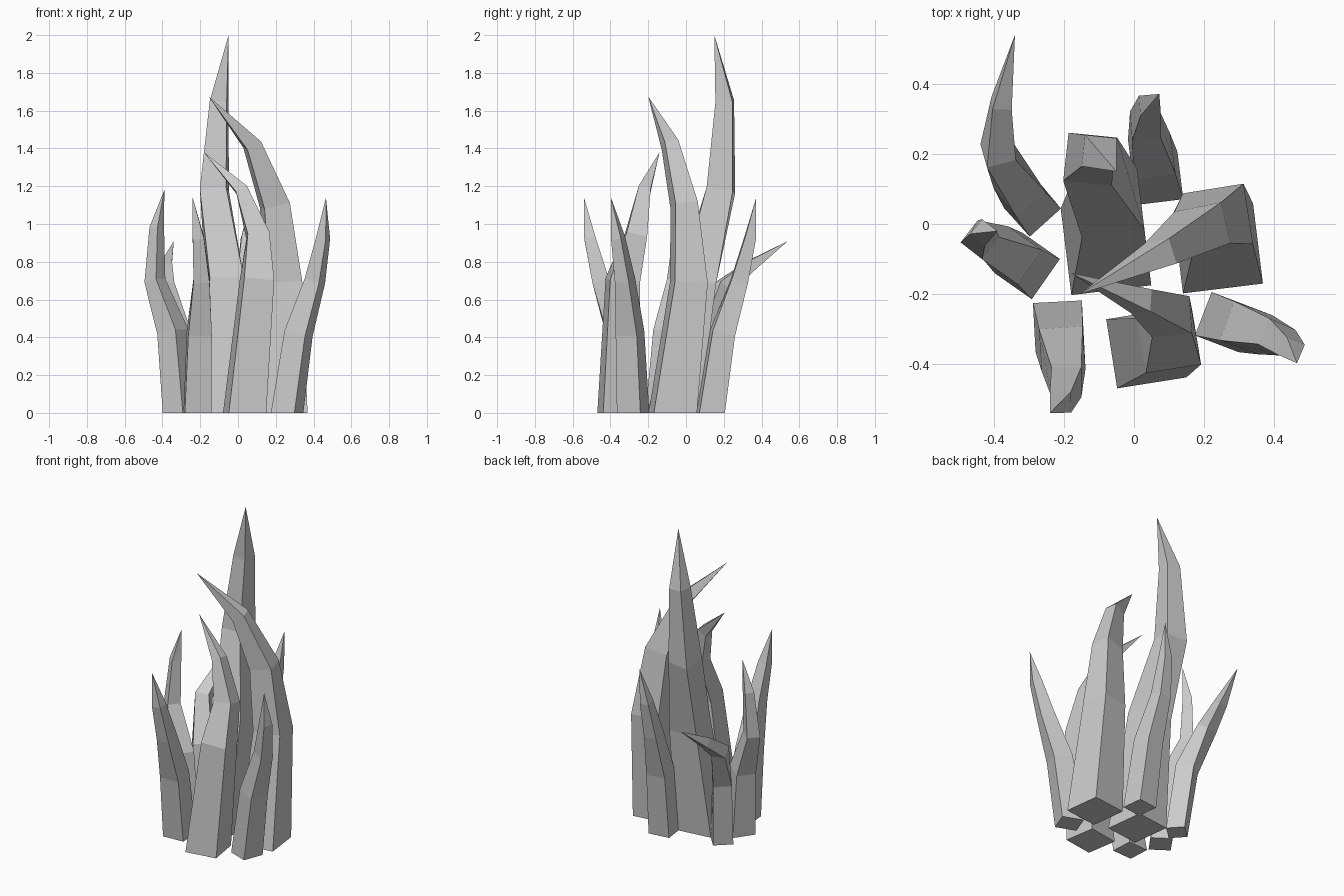
import bpy, bmesh, math
from mathutils import Vector, Matrix, Quaternion

UP = Vector((0, 0, 1))


def spike(name, tip, rings, move=(0, 0), turn=0, scale=1):
    """Four-sided bent spike. Ring = x, y, z, width, depth, angle; ends in a tip."""
    place = Matrix.Translation((move[0], move[1], 0)) @ Matrix.Rotation(math.radians(turn), 4, 'Z')
    place = place @ Matrix.Diagonal((scale, scale, 1, 1))
    path = [Vector(r[:3]) for r in rings] + [Vector(tip)]
    bm = bmesh.new()
    loops = []
    for i, (x, y, z, w, d, ang) in enumerate(rings):
        tilt = Quaternion()
        if i:
            a = (path[i] - path[i - 1]).normalized()
            b = (path[i + 1] - path[i]).normalized()
            tilt = UP.rotation_difference(a * 0.6 + b * 0.4)
        spin = Quaternion(UP, math.radians(ang))
        loops.append([bm.verts.new(place @ (path[i] + tilt @ (spin @ Vector((sx * w / 2, sy * d / 2, 0)))))
                      for sx, sy in ((-1, -1), (1, -1), (1, 1), (-1, 1))])
    for lo, hi in zip(loops, loops[1:]):
        for k in range(4):
            n = (k + 1) % 4
            bm.faces.new((lo[k], lo[n], hi[n], hi[k]))
    top = bm.verts.new(place @ Vector(tip))
    for k in range(4):
        bm.faces.new((loops[-1][k], loops[-1][(k + 1) % 4], top))
    bm.faces.new(loops[0][::-1])
    mesh = bpy.data.meshes.new(name)
    bm.to_mesh(mesh)
    bm.free()
    ob = bpy.data.objects.new(name, mesh)
    bpy.context.collection.objects.link(ob)


# Tallest spike in the middle
spike("tall_spike", (-0.05, 0.15, 2.0), [
    (-0.08, -0.065, 0, 0.23, 0.25, 7),
    (-0.07, 0.06, 0.7, 0.18, 0.18, 7),
    (-0.125, 0.185, 1.18, 0.14, 0.14, -6),
    (-0.1, 0.205, 1.65, 0.09, 0.09, -6)])

# Large spike on the right, hooking to the left
spike("right_hooked_spike", (-0.155, -0.2, 1.675), [
    (0.24, -0.07, 0, 0.23, 0.23, 7),
    (0.24, 0.015, 0.69, 0.175, 0.175, 9),
    (0.195, -0.01, 1.1, 0.14, 0.12, 12),
    (0.075, -0.085, 1.42, 0.085, 0.075, 15)])

# Front spike, hooking back and left
spike("front_hooked_spike", (-0.18, -0.14, 1.38), [
    (0.035, -0.355, 0, 0.2, 0.2, 9),
    (0.1, -0.335, 0.7, 0.16, 0.16, 9),
    (0.105, -0.265, 0.94, 0.115, 0.11, 5),
    (0.02, -0.22, 1.18, 0.065, 0.065, 0)])

# Three small outward spikes of the same shape
small = [(0, 0, 0, 0.14, 0.14, 3),
         (0.01, -0.065, 0.42, 0.125, 0.125, 4),
         (0.022, -0.16, 0.7, 0.085, 0.09, 0),
         (0.005, -0.217, 0.925, 0.06, 0.06, 0)]
for name, move, turn, scale in (("small_spike_front", (-0.215, -0.292), 0, 1),
                                ("small_spike_right", (0.26, -0.28), 66, 0.95),
                                ("small_spike_back", (0.065, 0.13), 184, 0.97)):
    spike(name, (-0.025, -0.248, 1.14), small, move, turn, scale)

# Left spike
spike("left_spike", (-0.39, -0.02, 1.18), [
    (-0.305, -0.12, 0, 0.13, 0.14, -35),
    (-0.345, -0.09, 0.43, 0.12, 0.12, -35),
    (-0.44, -0.045, 0.7, 0.08, 0.08, -38),
    (-0.43, -0.025, 0.98, 0.055, 0.055, -40)])

# Low spike sweeping to the back
spike("back_sweeping_spike", (-0.34, 0.54, 0.91), [
    (-0.29, 0.045, 0, 0.12, 0.11, 42),
    (-0.325, 0.095, 0.42, 0.11, 0.11, 38),
    (-0.388, 0.205, 0.67, 0.085, 0.085, 15),
    (-0.378, 0.345, 0.78, 0.055, 0.06, 0)])
